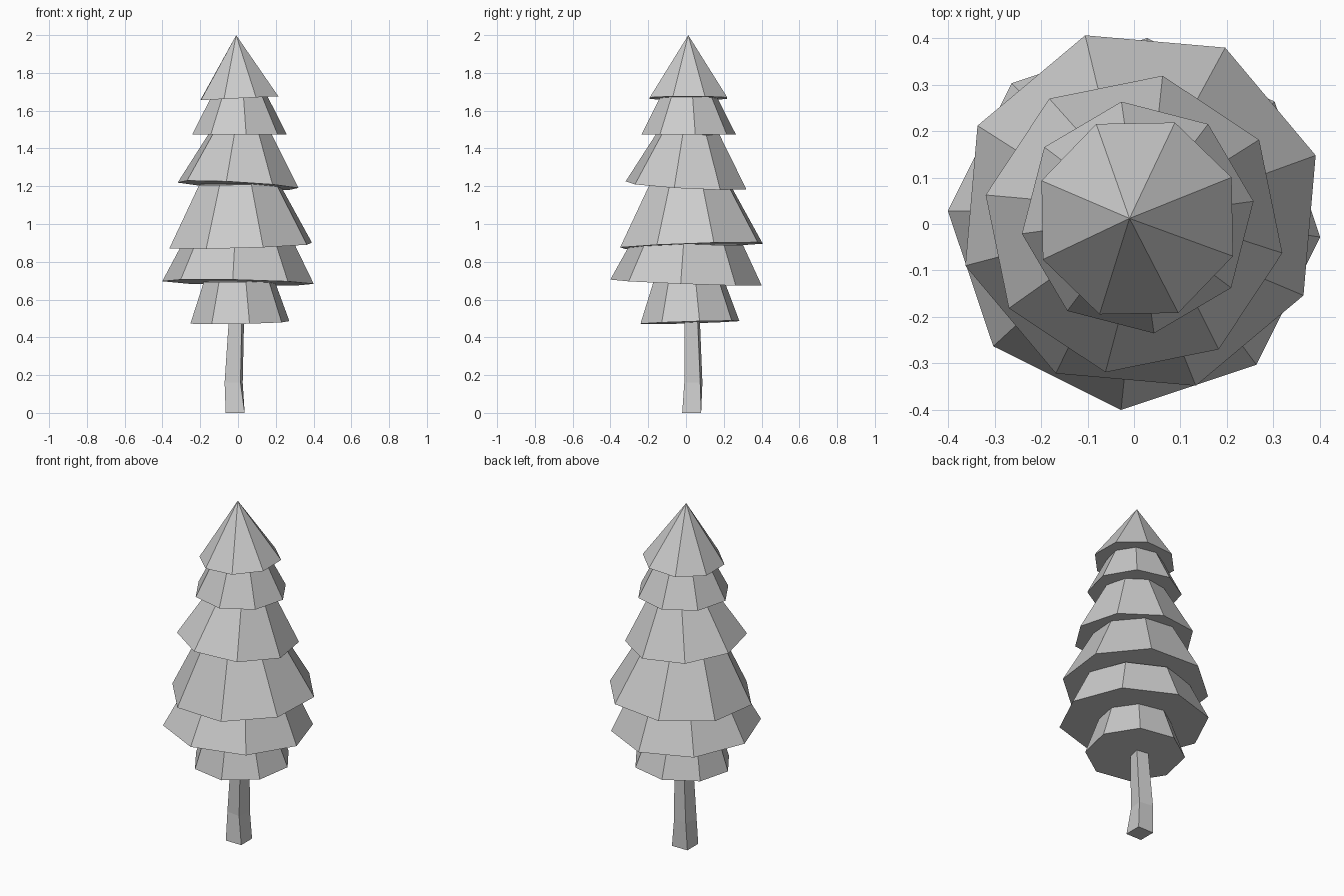
import bpy
import bmesh
from math import cos, sin, radians, pi
from mathutils import Vector, Matrix

if "Cube" in bpy.data.objects:
    bpy.data.objects.remove(bpy.data.objects["Cube"], do_unlink=True)

GREY = (0.6, 0.6, 0.6, 1.0)
mat = bpy.data.materials.new("plain_grey")
mat.use_nodes = True
mat.diffuse_color = GREY
mat.node_tree.nodes["Principled BSDF"].inputs["Base Color"].default_value = GREY


def ring(bm, centre, radius, angle, sides, tilt=Matrix.Identity(3)):
    """Regular polygon of vertices around a centre."""
    verts = []
    for i in range(sides):
        a = radians(angle) + 2 * pi * i / sides
        offset = tilt @ Vector((radius * cos(a), radius * sin(a), 0))
        verts.append(bm.verts.new(Vector(centre) + offset))
    return verts


def bridge(bm, lower, upper):
    for i in range(len(lower)):
        j = (i + 1) % len(lower)
        bm.faces.new((lower[i], lower[j], upper[j], upper[i]))


def finish(bm, name):
    bmesh.ops.recalc_face_normals(bm, faces=bm.faces)
    mesh = bpy.data.meshes.new(name)
    bm.to_mesh(mesh)
    bm.free()
    mesh.materials.append(mat)
    obj = bpy.data.objects.new(name, mesh)
    bpy.context.collection.objects.link(obj)


def foliage_tier(name, centre, radius, top_radius, height, angle, slope):
    """Tilted eight-sided cone or frustum; slope is the rise along x and y."""
    normal = Vector((-slope[0], -slope[1], 1)).normalized()
    tilt = Vector((0, 0, 1)).rotation_difference(normal).to_matrix()
    top = Vector(centre) + normal * height
    bm = bmesh.new()
    lower = ring(bm, centre, radius, angle, 8, tilt)
    bm.faces.new(lower)
    if top_radius:
        upper = ring(bm, top, top_radius, angle, 8, tilt)
        bridge(bm, lower, upper)
        bm.faces.new(upper)
    else:
        tip = bm.verts.new(top)
        for i in range(8):
            bm.faces.new((lower[i], lower[(i + 1) % 8], tip))
    finish(bm, name)


# Foliage, from the tip down
foliage_tier("tip_tier", (0.007, 0.012, 1.666), 0.222, 0, 0.334, 23.5, (0.05, 0))
foliage_tier("upper_tier", (0.008, 0.014, 1.475), 0.252, 0.145, 0.21, 8, (0, 0))
foliage_tier("upper_middle_tier", (0, 0, 1.205), 0.326, 0.165, 0.28, -11, (-0.055, -0.055))
foliage_tier("lower_middle_tier", (0.014, 0.029, 0.886), 0.396, 0.22, 0.33, 17.5, (0.03, 0.035))
foliage_tier("wide_tier", (0, 0, 0.69), 0.402, 0.295, 0.21, -4, (-0.02, -0.038))
foliage_tier("bottom_tier", (0.01, 0.021, 0.479), 0.267, 0.19, 0.22, 11, (0.02, 0.03))

# Crooked, twisted square trunk
bm = bmesh.new()
sections = [((-0.015, 0.03, 0), 0.071, 45),
            ((-0.023, 0.039, 0.16), 0.06, 37),
            ((-0.008, 0.033, 0.5), 0.049, 35)]
rings = [ring(bm, c, r, a, 4) for c, r, a in sections]
for lower, upper in zip(rings, rings[1:]):
    bridge(bm, lower, upper)
bm.faces.new(rings[0])
bm.faces.new(rings[-1])
finish(bm, "trunk")
